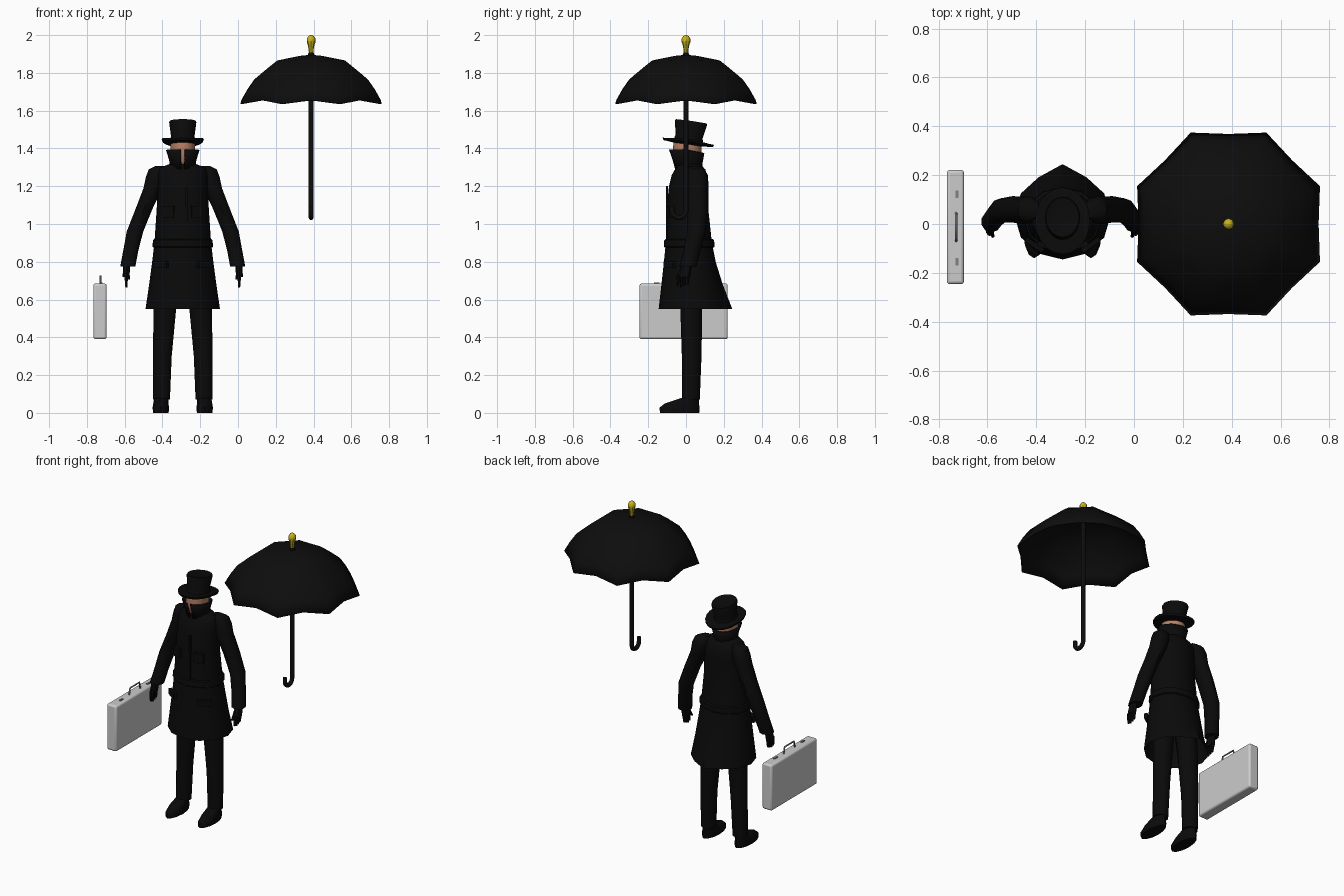
import bpy, bmesh, math
from mathutils import Matrix, Vector

if "Cube" in bpy.data.objects:
    bpy.data.objects.remove(bpy.data.objects["Cube"], do_unlink=True)

CX = -0.2925   # centre line of the figure
UX = 0.387     # umbrella axis


def material(name, rgb):
    m = bpy.data.materials.new(name)
    m.use_nodes = True
    m.diffuse_color = (*rgb, 1)
    m.node_tree.nodes["Principled BSDF"].inputs["Base Color"].default_value = (*rgb, 1)
    return m


black = material("black cloth", (0.003, 0.003, 0.003))
canopy_black = material("umbrella black", (0.004, 0.004, 0.004))
skin = material("skin", (0.5, 0.22, 0.13))
gold = material("gold", (0.58, 0.45, 0.01))
silver = material("case grey", (0.6, 0.6, 0.6))
steel = material("fitting grey", (0.22, 0.22, 0.22))


def finish(name, bm, mat, angle=40):
    bmesh.ops.recalc_face_normals(bm, faces=bm.faces)
    me = bpy.data.meshes.new(name)
    bm.to_mesh(me)
    bm.free()
    me.materials.append(mat)
    ob = bpy.data.objects.new(name, me)
    bpy.context.collection.objects.link(ob)
    bpy.ops.object.select_all(action="DESELECT")
    ob.select_set(True)
    bpy.context.view_layer.objects.active = ob
    bpy.ops.object.shade_smooth_by_angle(angle=math.radians(angle))
    return ob


def loft(name, rings, mat, n=12, caps=(True, True), gap=0, edit=None):
    """Skin horizontal rings (x, y, z, rx, ry); gap opens the front by degrees."""
    bm = bmesh.new()
    count = n + 1 if gap else n
    rows = []
    for x, y, z, rx, ry in rings:
        row = []
        for i in range(count):
            a = math.radians(-90 + gap + (360 - 2 * gap) * i / n)
            p = Vector((x + rx * math.cos(a), y + ry * math.sin(a), z))
            row.append(bm.verts.new(edit(i, p) if edit else p))
        rows.append(row)
    for lo, hi in zip(rows, rows[1:]):
        for i in range(n):
            j = (i + 1) % count
            bm.faces.new((lo[i], lo[j], hi[j], hi[i]))
    if not gap:
        for use, row in zip(caps, (rows[0], rows[-1])):
            if use:
                bm.faces.new(row)
    return finish(name, bm, mat)


def box(name, centre, size, mat, bevel=0, turn=0):
    bm = bmesh.new()
    bmesh.ops.create_cube(bm, size=1, matrix=Matrix.Diagonal((*size, 1)))
    ob = finish(name, bm, mat)
    ob.location = centre
    ob.rotation_euler.z = turn
    if bevel:
        mod = ob.modifiers.new("bevel", "BEVEL")
        mod.width, mod.segments = bevel, 3
    return ob


def tube(name, points, radius, mat):
    cu = bpy.data.curves.new(name, "CURVE")
    cu.dimensions = "3D"
    cu.bevel_depth, cu.bevel_resolution, cu.use_fill_caps = radius, 2, True
    sp = cu.splines.new("POLY")
    sp.points.add(len(points) - 1)
    for p, co in zip(sp.points, points):
        p.co = (*co, 1)
    cu.materials.append(mat)
    ob = bpy.data.objects.new(name, cu)
    bpy.context.collection.objects.link(ob)
    return ob


def thicken(ob, amount):
    mod = ob.modifiers.new("thickness", "SOLIDIFY")
    mod.thickness = amount


# Long coat, open at the hem, with a pulled-out fold at the back
def back_fold(i, p):
    if i == 6 and p.z < 0.8:
        p.y += 0.12 * (0.8 - p.z)
    return p


coat_rings = [(0.55, 0.035, 0.197, 0.18), (0.68, 0.025, 0.178, 0.155),
              (0.80, 0.02, 0.162, 0.137), (0.90, 0.015, 0.15, 0.122),
              (1.08, 0.008, 0.138, 0.11), (1.2, 0.015, 0.132, 0.105),
              (1.26, 0.02, 0.135, 0.095), (1.295, 0.02, 0.125, 0.075),
              (1.32, 0.015, 0.065, 0.065)]
loft("coat", [(CX, y, z, rx, ry) for z, y, rx, ry in coat_rings], black,
     caps=(False, True), edit=back_fold)
loft("belt", [(CX, 0.017, z, r, r - 0.026) for z, r in
              ((0.875, 0.154), (0.88, 0.16), (0.915, 0.158), (0.92, 0.15))], black)
box("front_placket", (CX + 0.02, -0.1, 1.05), (0.012, 0.012, 0.3), black)

# Raised collar
collar = loft("collar", [(CX, 0.012, 1.29, 0.062, 0.064), (CX, 0.008, 1.34, 0.066, 0.074),
                         (CX, 0.003, 1.395, 0.083, 0.088)],
              black, n=16, gap=7, edit=lambda i, p: p - Vector((0, 0, max(0, p.y) * 0.2)))
thicken(collar, 0.006)

# Head
loft("head", [(CX, 0.01, 1.3, 0.045, 0.05), (CX, 0.005, 1.335, 0.054, 0.067),
              (CX, 0.005, 1.38, 0.066, 0.076), (CX, 0.01, 1.45, 0.064, 0.074)], skin, n=16)

# Top hat, tipped back
hat = loft("top_hat", [(0, 0, -0.012, 0.062, 0.07), (0, 0, -0.006, 0.108, 0.132),
                       (0, 0, 0.006, 0.112, 0.138), (0, 0, 0.01, 0.068, 0.078),
                       (0, 0, 0.03, 0.062, 0.072), (0, 0, 0.105, 0.072, 0.086),
                       (0, 0, 0.113, 0.068, 0.082), (0, 0, 0.108, 0.055, 0.068)],
           black, n=20, edit=lambda i, p: p + Vector((0, 0, 8 * p.x ** 4 * 10)))
hat.location = (CX, 0.012, 1.432)
hat.rotation_euler.x = math.radians(-8)

# Limbs, built on both sides
arm_rings = [(0.115, 0.05, 1.308, 0.03, 0.025), (0.132, 0.055, 1.29, 0.05, 0.047),
             (0.142, 0.058, 1.25, 0.056, 0.056), (0.158, 0.056, 1.19, 0.052, 0.056),
             (0.205, 0.06, 1.08, 0.047, 0.054), (0.253, 0.055, 0.96, 0.046, 0.05),
             (0.275, 0.032, 0.86, 0.042, 0.046), (0.291, 0.01, 0.775, 0.042, 0.045)]
hand_rings = [(0.293, 0.008, 0.8, 0.02, 0.028), (0.298, 0.0, 0.77, 0.019, 0.03),
              (0.3, -0.012, 0.72, 0.018, 0.034)]
leg_rings = [(0.1125, 0.026, 0.07, 0.047, 0.047), (0.108, 0.03, 0.3, 0.052, 0.052),
             (0.095, 0.028, 0.55, 0.063, 0.058), (0.075, 0.022, 0.8, 0.07, 0.07)]
shoe_rings = [(0.116, -0.034, 0.0, 0.041, 0.104), (0.116, -0.034, 0.028, 0.044, 0.106),
              (0.116, -0.022, 0.05, 0.04, 0.09), (0.114, 0.024, 0.08, 0.037, 0.045)]
for side, s in (("left", 1), ("right", -1)):
    def place(rings):
        return [(CX + s * r[0], *r[1:]) for r in rings]
    loft(side + "_sleeve", place(arm_rings), black, n=10)
    loft(side + "_glove", place(hand_rings), black, n=8)
    for k in range(4):
        y = -0.038 + 0.017 * k
        length = 0.055 - 0.006 * abs(k - 1)
        loft(side + "_finger", place([(0.3, y, 0.73, 0.011, 0.009),
                                      (0.298, y - 0.006, 0.72 - length, 0.007, 0.006)]),
             black, n=6)
    loft(side + "_thumb", place([(0.292, -0.02, 0.765, 0.01, 0.01),
                                 (0.285, -0.05, 0.705, 0.007, 0.007)]), black, n=6)
    loft(side + "_trouser_leg", place(leg_rings), black, n=10)
    loft(side + "_shoe", place(shoe_rings), black)
    box(side + "_hip_pocket_flap", (CX + s * 0.115, -0.086, 0.785),
        (0.085, 0.02, 0.035), black, turn=s * 0.6)
    box(side + "_chest_pocket", (CX + s * 0.075, -0.088, 1.065),
        (0.06, 0.02, 0.06), black, turn=s * 0.3)


# Eight-panel umbrella canopy with scalloped hem
def scallop(i, p):
    if i % 2 == 0:
        d = Vector((p.x - UX, p.y, 0))
        p -= d * 0.09
        p.z += 0.02 * (d.length / 0.405) ** 4
    return p


canopy = loft("umbrella_canopy", [(UX, 0, z, r, r) for z, r in
              ((1.637, 0.405), (1.7, 0.37), (1.757, 0.33), (1.82, 0.255),
               (1.865, 0.195), (1.89, 0.065), (1.895, 0.012))],
              canopy_black, n=16, caps=(False, True), edit=scallop)
thicken(canopy, 0.006)
loft("canopy_cap", [(UX, 0, 1.885, 0.022, 0.022), (UX, 0, 1.912, 0.011, 0.011)],
     canopy_black, n=8)

# Shaft with hooked handle
hook = [(UX, -0.037 + 0.037 * math.cos(a), 1.07 - 0.037 * math.sin(a))
        for a in (math.pi * k / 8 for k in range(9))]
tube("umbrella_shaft", [(UX, 0, 1.9)] + hook + [(UX, -0.074, 1.095)], 0.013, canopy_black)

# Gold finial
loft("finial", [(UX, 0, z, r, r) for z, r in
     ((1.905, 0.012), (1.925, 0.013), (1.95, 0.018), (1.962, 0.023),
      (1.982, 0.023), (1.995, 0.014), (2.0, 0.005))], gold, n=8)

# Briefcase with handle and latches
box("briefcase", (-0.731, -0.0125, 0.5375), (0.07, 0.467, 0.295), silver, bevel=0.012)
tube("briefcase_handle", [(-0.728, 0.045, 0.68), (-0.728, 0.035, 0.725),
                          (-0.728, -0.06, 0.725), (-0.728, -0.07, 0.68)], 0.005, steel)
for y in (0.122, -0.155):
    box("briefcase_latch", (-0.724, y, 0.686), (0.012, 0.03, 0.008), steel)
